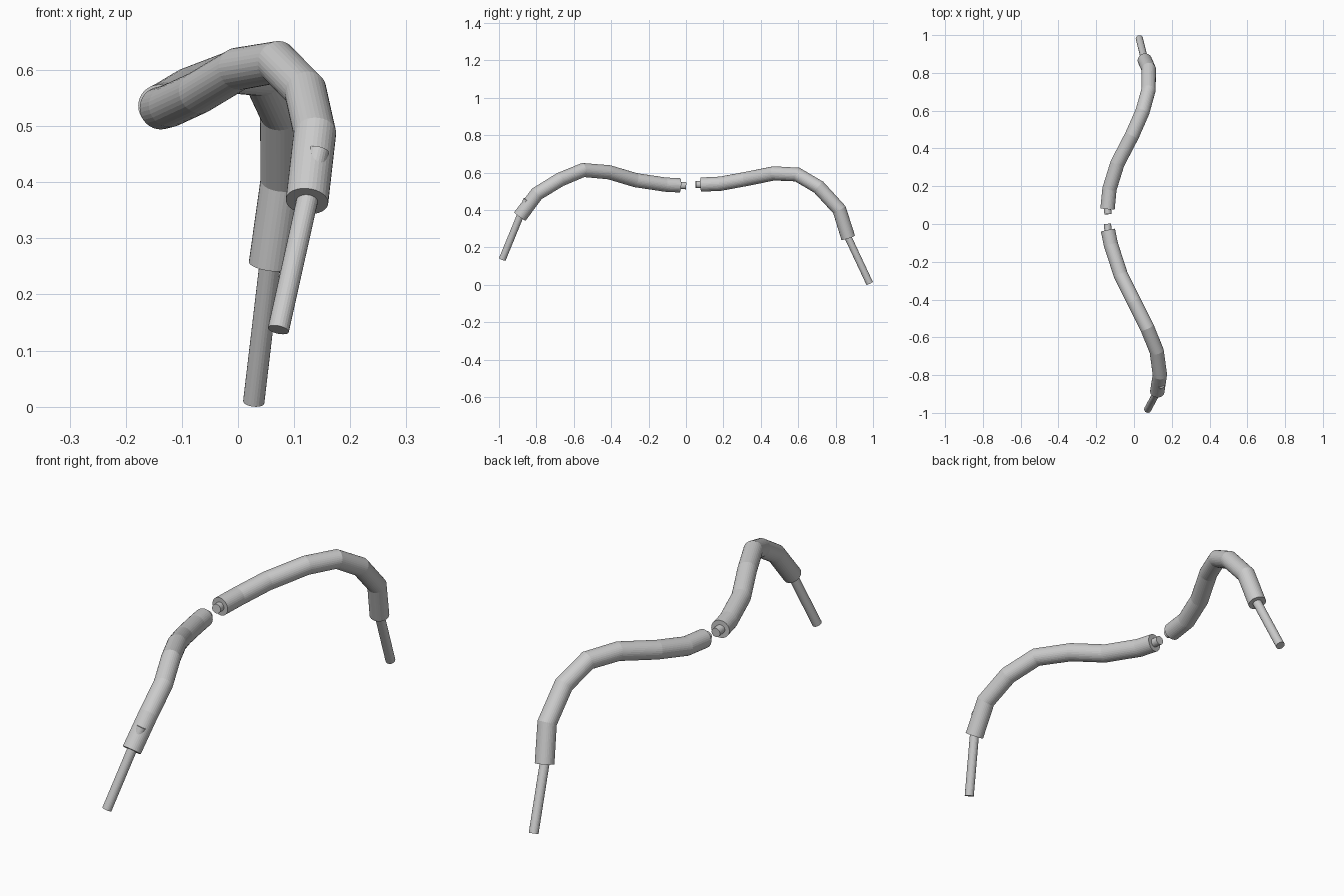
import bpy
from mathutils import Vector

if "Cube" in bpy.data.objects:
    bpy.data.objects.remove(bpy.data.objects["Cube"])


def tube(name, points, radius, sides):
    """Capped round tube with crisp mitred bends along a path."""
    cu = bpy.data.curves.new(name, 'CURVE')
    cu.dimensions = '3D'
    cu.bevel_depth = radius
    cu.bevel_resolution = (sides - 4) // 2
    cu.use_fill_caps = True
    sp = cu.splines.new('POLY')
    sp.points.add(len(points) - 1)
    for p, co in zip(sp.points, points):
        p.co = (*co, 1)
    sp.use_smooth = False
    ob = bpy.data.objects.new(name, cu)
    bpy.context.collection.objects.link(ob)
    bpy.ops.object.select_all(action='DESELECT')
    ob.select_set(True)
    bpy.context.view_layer.objects.active = ob
    bpy.ops.object.convert(target='MESH')
    return ob


def wire(side, path, inner_tip, outer_tip):
    """Insulation sleeve plus a straight bare core at each end."""
    tube(side + "_sleeve", path, 0.038, 32)
    for label, tip, mouth in (("inner", inner_tip, path[0]),
                              ("outer", outer_tip, path[-1])):
        tip, mouth = Vector(tip), Vector(mouth)
        inside = 0.05 if label == "inner" else 0.1
        end = mouth + (mouth - tip).normalized() * inside
        tube(f"{side}_{label}_core", [tip, end], 0.019, 24)


# Front piece of the cut wire
wire("front",
     [(-0.138, -0.033, 0.532), (-0.122, -0.11, 0.536), (-0.07, -0.27, 0.56),
      (0.0, -0.41, 0.602), (0.07, -0.55, 0.614), (0.12, -0.673, 0.563),
      (0.137, -0.797, 0.487), (0.123, -0.888, 0.366)],
     (-0.14, 0.0, 0.53), (0.072, -0.982, 0.137))

# Back piece of the cut wire
wire("back",
     [(-0.14, 0.08, 0.536), (-0.13, 0.185, 0.541), (-0.088, 0.32, 0.566),
      (-0.01, 0.47, 0.596), (0.045, 0.595, 0.59), (0.077, 0.71, 0.522),
      (0.078, 0.82, 0.402), (0.057, 0.867, 0.253)],
     (-0.138, 0.052, 0.537), (0.028, 0.982, 0.008))
